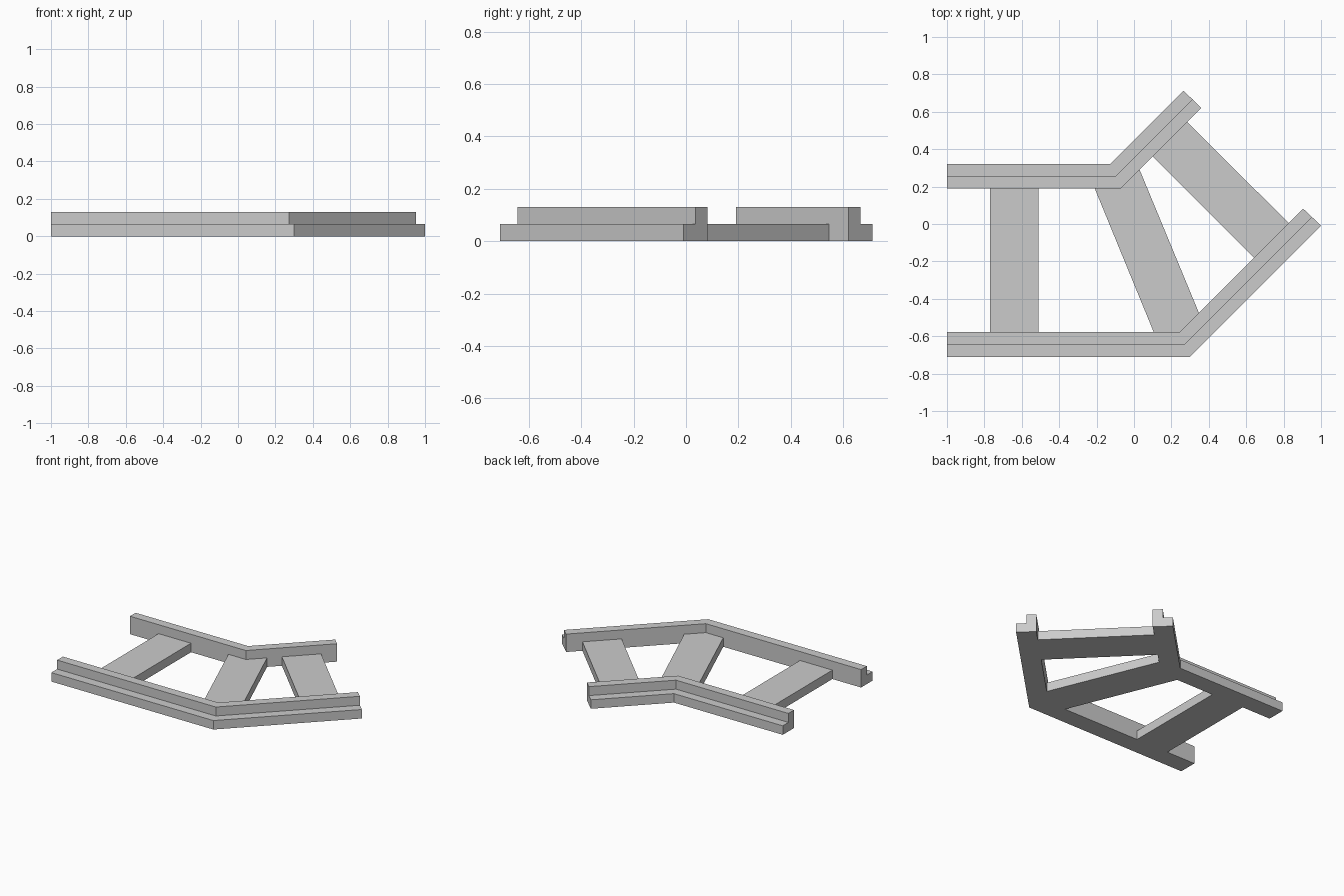
import bpy
import bmesh
from math import radians

cube = bpy.data.objects.get("Cube")
if cube:
    bpy.data.objects.remove(cube, do_unlink=True)

LOW, TALL = 0.065, 0.13

grey = bpy.data.materials.new("light grey")
grey.use_nodes = True
colour = (0.6, 0.6, 0.6, 1)
grey.diffuse_color = colour
grey.node_tree.nodes["Principled BSDF"].inputs["Base Color"].default_value = colour


def finish(name, bm):
    bmesh.ops.recalc_face_normals(bm, faces=bm.faces)
    mesh = bpy.data.meshes.new(name)
    bm.to_mesh(mesh)
    bm.free()
    mesh.materials.append(grey)
    obj = bpy.data.objects.new(name, mesh)
    bpy.context.collection.objects.link(obj)
    return obj


def rail(name, outer, middle, inner):
    """Sweep a stepped section, low outside and tall inside, along a bent path."""
    bm = bmesh.new()
    rings = []
    for o, m, i in zip(outer, middle, inner):
        section = [(*o, 0), (*o, LOW), (*m, LOW), (*m, TALL), (*i, TALL), (*i, 0)]
        rings.append([bm.verts.new(p) for p in section])
    for a, b in zip(rings, rings[1:]):
        for k in range(len(a)):
            n = (k + 1) % len(a)
            bm.faces.new((a[k], a[n], b[n], b[k]))
    bm.faces.new(rings[0])
    bm.faces.new(rings[-1])
    finish(name, bm)


def beam(name, outline):
    """Raise a flat outline into a low cross beam."""
    bm = bmesh.new()
    face = bm.faces.new([bm.verts.new((x, y, 0)) for x, y in outline])
    top = bmesh.ops.extrude_face_region(bm, geom=[face])["geom"]
    verts = [v for v in top if isinstance(v, bmesh.types.BMVert)]
    bmesh.ops.translate(bm, verts=verts, vec=(0, 0, LOW))
    finish(name, bm)


# Two bent side rails
rail("front_rail",
     [(-1, -0.71), (0.30, -0.71), (1, -0.01)],
     [(-1, -0.643), (0.272, -0.643), (0.952, 0.037)],
     [(-1, -0.577), (0.245, -0.577), (0.904, 0.082)])
rail("back_rail",
     [(-1, 0.32), (-0.127, 0.32), (0.265, 0.712)],
     [(-1, 0.255), (-0.098, 0.255), (0.313, 0.666)],
     [(-1, 0.19), (-0.07, 0.19), (0.36, 0.62)])

# Cross beams between the rails
beam("straight_beam", [(-0.77, -0.577), (-0.51, -0.577), (-0.51, 0.19), (-0.77, 0.19)])
beam("bend_beam", [(-0.21, 0.19), (-0.07, 0.19), (0.03, 0.29),
                   (0.347, -0.475), (0.245, -0.577), (0.105, -0.577)])
beam("angled_beam", [(0.10, 0.36), (0.285, 0.545), (0.827, 0.005), (0.642, -0.18)])
